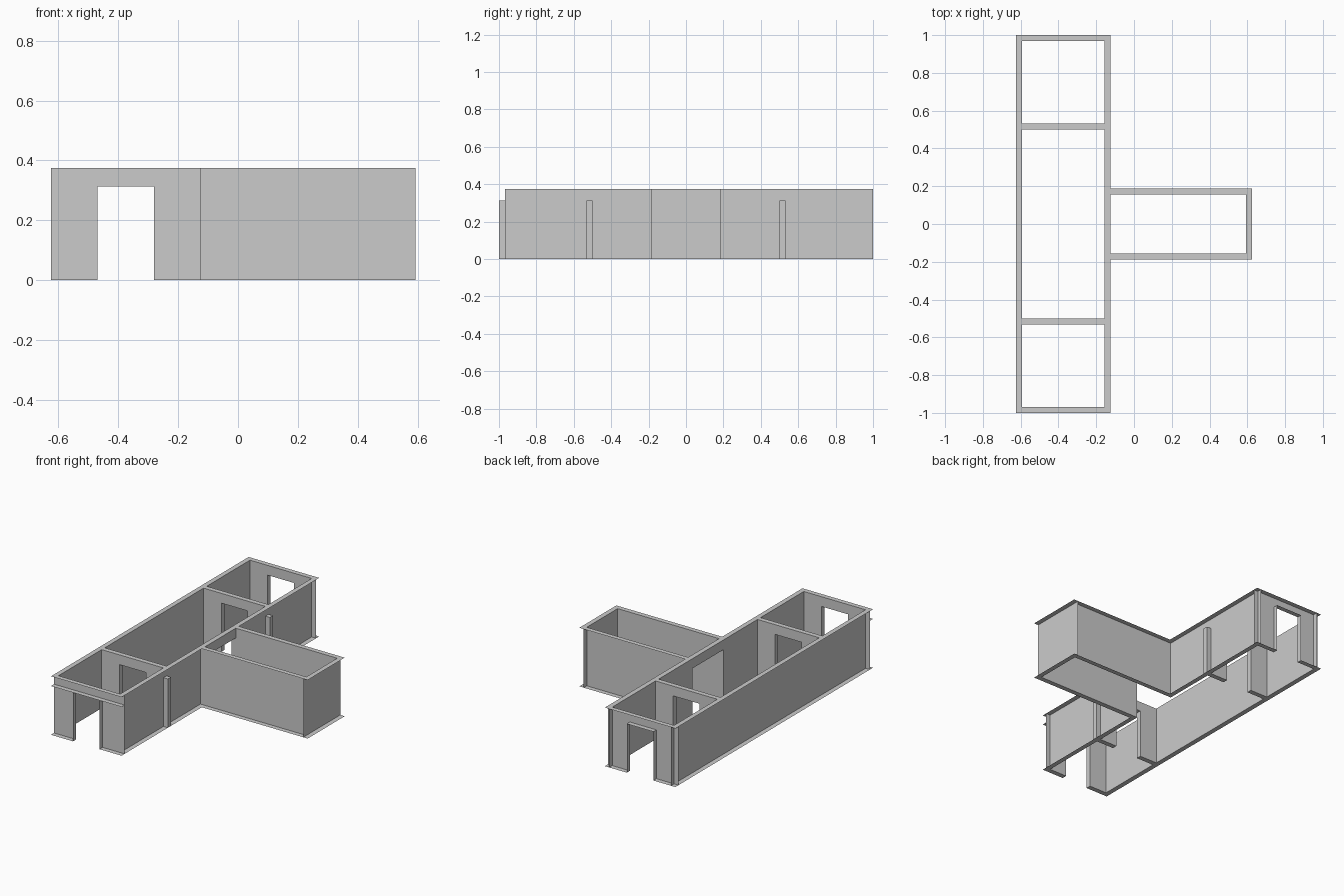
import bpy, bmesh

cube = bpy.data.objects.get("Cube")
if cube:
    bpy.data.objects.remove(cube, do_unlink=True)

U = 1 / 16            # grid module
H, DOOR_H = 6, 5      # wall and doorway heights
DOOR = (-7.5, -4.5)   # doorway x range

grey = bpy.data.materials.new("plaster_grey")
grey.use_nodes = True
grey.diffuse_color = (0.6, 0.6, 0.6, 1)
bsdf = next(n for n in grey.node_tree.nodes if n.type == 'BSDF_PRINCIPLED')
bsdf.inputs["Base Color"].default_value = (0.6, 0.6, 0.6, 1)


def sheet(axis, at, a, b):
    """Flat rectangle at a fixed coordinate; a and b are ranges on the other axes in order."""
    corners = []
    for p, q in ((a[0], b[0]), (a[1], b[0]), (a[1], b[1]), (a[0], b[1])):
        c = [p, q]
        c.insert(axis, at)
        corners.append([v * U for v in c])
    return corners


def build(name, sheets):
    bm = bmesh.new()
    for s in sheets:
        bm.faces.new([bm.verts.new(c) for c in s])
    bmesh.ops.remove_doubles(bm, verts=bm.verts, dist=1e-5)
    mesh = bpy.data.meshes.new(name)
    bm.to_mesh(mesh)
    bm.free()
    mesh.materials.append(grey)
    ob = bpy.data.objects.new(name, mesh)
    bpy.context.collection.objects.link(ob)
    return ob


def door_face(y, x0, x1):
    """Wall face across x with a doorway cut out."""
    return [sheet(1, y, (x0, DOOR[0]), (0, H)),
            sheet(1, y, (DOOR[1], x1), (0, H)),
            sheet(1, y, DOOR, (DOOR_H, H))]


def door_reveal(y0, y1):
    """Two jambs and the lintel underside."""
    return [sheet(0, x, (y0, y1), (0, DOOR_H)) for x in DOOR] + \
           [sheet(2, DOOR_H, DOOR, (y0, y1))]


# Long side walls: inner faces only
build("west_wall", [sheet(0, -9.5, (-15.5, 16), (0, H))])
build("east_wall", [
    sheet(0, -2.5, (-15.5, -2.5), (0, H)),
    sheet(0, -2.5, (2.5, 16), (0, H)),
])

# Lintel above the opening into the side room
build("side_room_lintel", [
    sheet(0, -2.5, (-2.5, 2.5), (DOOR_H, H)),
    sheet(0, -2, (-2.5, 2.5), (DOOR_H, H)),
    sheet(2, DOOR_H, (-2.5, -2), (-2.5, 2.5)),
])

# End walls with doorways; the front one has a ledge at door height
build("front_wall", door_face(-15.5, -10, -2) + [
    sheet(0, x, (-16, -15.5), (0, DOOR_H)) for x in DOOR] + [
    sheet(2, DOOR_H, (-10, -2), (-16, -15.5))])
build("back_wall", door_face(15.5, -10, -2) + door_reveal(15.5, 16))

# Partitions, each with a pier end showing outside the east wall
for name, y0, y1 in (("front_partition", -8.5, -8), ("back_partition", 8, 8.5)):
    build(name, door_face(y0, -9.5, -2.5) + door_face(y1, -9.5, -2.5) + door_reveal(y0, y1))
    build(name + "_pier_end", [
        sheet(1, y0, (-2.5, -2), (0, DOOR_H)),
        sheet(1, y1, (-2.5, -2), (0, DOOR_H)),
        sheet(0, -2, (y0, y1), (0, DOOR_H)),
        sheet(2, DOOR_H, (-2.5, -2), (y0, y1)),
    ])

# Side room walls
build("side_room_walls", [sheet(1, s * 2.5, (-2.5, 9.5), (0, H)) for s in (-1, 1)]
      + [sheet(0, 9.5, (-3, 3), (0, H))])

# Wall caps: shared strips, then the crossings that differ at top and bottom
shared = [((-10, -9.5), (-16, 16)), ((9.5, 10), (-3, 3))]
for s in (-1, 1):
    shared.append(((-2.5, -2), tuple(sorted((s * 2.5, s * 16)))))
    shared.append(((-2, 9.5), tuple(sorted((s * 2.5, s * 3)))))
cross = [(-16, -15.5), (-8.5, -8), (8, 8.5), (15.5, 16)]
top = shared + [((-9.5, -2.5), y) for y in cross] + [((-2.5, -2), (-2.5, 2.5))]
bottom = shared + [(x, y) for y in cross for x in ((-9.5, DOOR[0]), (DOOR[1], -2.5))]
build("top_caps", [sheet(2, H, x, y) for x, y in top])
build("bottom_caps", [sheet(2, 0, x, y) for x, y in bottom])
